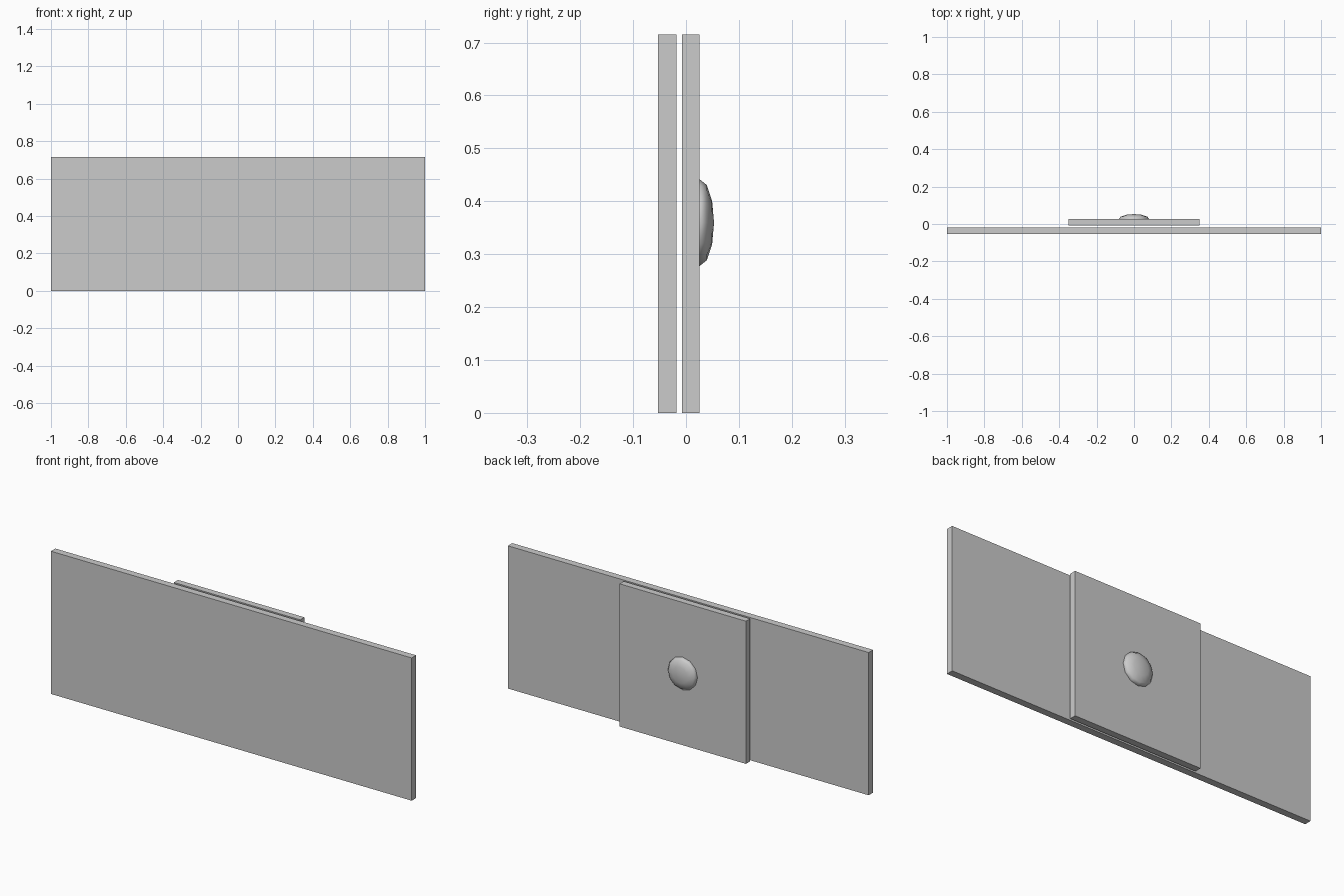
import bpy
import math

if "Cube" in bpy.data.objects:
    bpy.data.objects.remove(bpy.data.objects["Cube"])

HEIGHT = 0.715


def plate(name, width, y0, y1):
    bpy.ops.mesh.primitive_cube_add(size=1, location=(0, (y0 + y1) / 2, HEIGHT / 2))
    ob = bpy.context.object
    ob.name = name
    ob.scale = (width, y1 - y0, HEIGHT)
    bpy.ops.object.transform_apply(location=False, rotation=False, scale=True)
    return ob


# wide front panel and narrower panel standing just behind it
plate("front_panel", 2.0, -0.053, -0.018)
plate("back_panel", 0.70, -0.0075, 0.0255)

# flattened round knob half sunk in the back panel, pole facing +y
bpy.ops.mesh.primitive_uv_sphere_add(segments=12, ring_count=6, radius=0.082,
                                     location=(0, 0.0257, HEIGHT / 2 + 0.002),
                                     rotation=(-math.pi / 2, 0, 0))
knob = bpy.context.object
knob.name = "knob"
knob.scale = (1, 1, 0.0273 / 0.082)
bpy.ops.object.transform_apply(location=False, rotation=True, scale=True)
bpy.ops.object.shade_smooth()
